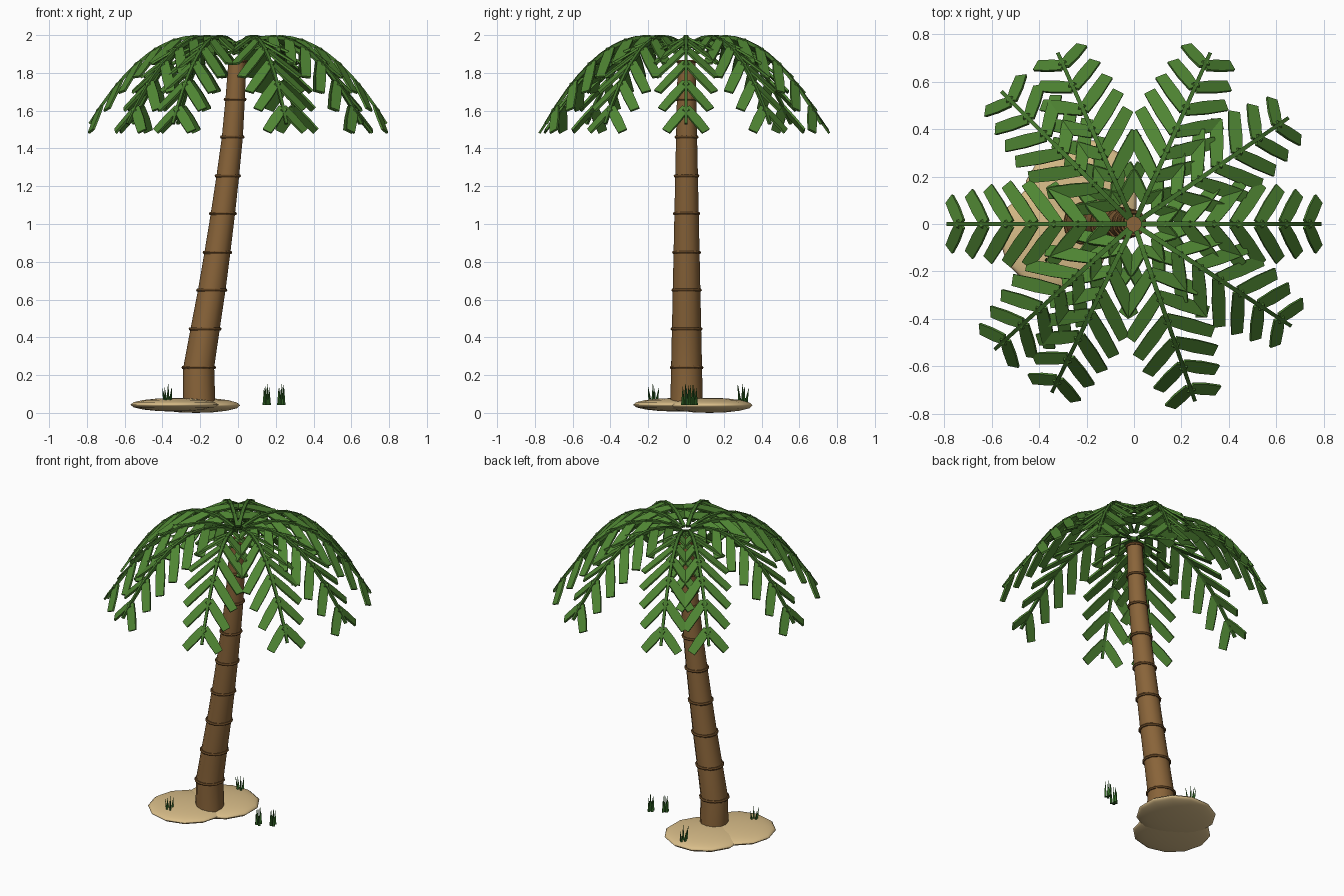
import bpy, bmesh, math, random
from mathutils import Vector as V

if "Cube" in bpy.data.objects:
    bpy.data.objects.remove(bpy.data.objects["Cube"])

random.seed(4)


def mat(name, r, g, b):
    m = bpy.data.materials.new(name)
    m.diffuse_color = [(c / 255) ** 2.2 for c in (r, g, b)] + [1]
    m.use_nodes = True
    m.node_tree.nodes["Principled BSDF"].inputs["Base Color"].default_value = m.diffuse_color
    return m


BARK = mat("bark brown", 136, 100, 60)
RING = mat("ring brown", 112, 80, 46)
LEAF = mat("leaf green", 80, 132, 54)
STEM = mat("stem green", 68, 114, 47)
SAND = mat("sand", 216, 188, 136)
GRASS = mat("grass green", 52, 102, 42)


def make(name, bm, *mats):
    bmesh.ops.recalc_face_normals(bm, faces=bm.faces)
    me = bpy.data.meshes.new(name)
    bm.to_mesh(me)
    bm.free()
    for m in mats:
        me.materials.append(m)
    ob = bpy.data.objects.new(name, me)
    bpy.context.collection.objects.link(ob)
    return ob


def loft(bm, rings, mi=0):
    """Skin a list of point loops and cap both ends."""
    rows = [[bm.verts.new(p) for p in ring] for ring in rings]
    n = len(rows[0])
    faces = [bm.faces.new((a[i], a[(i + 1) % n], b[(i + 1) % n], b[i]))
             for a, b in zip(rows, rows[1:]) for i in range(n)]
    faces += [bm.faces.new(rows[0]), bm.faces.new(rows[-1])]
    for f in faces:
        f.material_index = mi


def circle(c, r, n, x=V((1, 0, 0)), y=V((0, 1, 0)), turn=0):
    angles = [2 * math.pi * i / n + turn for i in range(n)]
    return [V(c) + r * (math.cos(a) * x + math.sin(a) * y) for a in angles]


# trunk: leaning and tapering
path = [(-.206, .04), (-.208, .24), (-.174, .445), (-.139, .65), (-.109, .85), (-.08, 1.055),
        (-.054, 1.255), (-.03, 1.46), (-.015, 1.66), (-.004, 1.86)]
radius = lambda z: .087 - .0215 * z
bm = bmesh.new()
loft(bm, [circle((x, .003, z), radius(z), 12) for x, z in path])
trunk = make("trunk", bm, BARK)
for f in trunk.data.polygons:
    f.use_smooth = abs(f.normal.z) < .5
trunk.data.set_sharp_from_angle(angle=math.radians(40))

# growth rings around the trunk
for k, (x, z) in enumerate(path[1:]):
    bpy.ops.mesh.primitive_torus_add(location=(x, .003, z), major_radius=radius(z) + .001,
                                     minor_radius=.009, major_segments=14, minor_segments=6)
    ob = bpy.context.object
    ob.name = f"trunk_ring_{k + 1}"
    ob.data.materials.append(RING)

# fronds: arched stem with paired, drooping flat leaflets
arch = lambda r: 1.99 - 1.44 * (r - .22) ** 2
PAIRS = 7
for k, deg in enumerate([0, 34.5, 66, 114, 135, 180, 222, 244, 289, 327]):
    a = math.radians(deg)
    out, side, up = V((math.cos(a), math.sin(a), 0)), V((-math.sin(a), math.cos(a), 0)), V((0, 0, 1))
    bm = bmesh.new()

    def frame(r):
        t = (out - up * 2.88 * (r - .22)).normalized()
        return out * r + up * arch(r), t, t.cross(side)

    stem = []
    for i in range(13):
        r = .035 + .75 * i / 12
        p, t, n = frame(r)
        stem.append(circle(p, .015 - .004 * i / 12, 4, side, n, math.pi / 4))
    loft(bm, stem, 1)
    for i in range(PAIRS):
        u = i / (PAIRS - 1)
        p, t, n = frame(.115 + .615 * u)
        length = .17 + .085 * math.sin(math.pi * u ** .8)
        for s in (-1, 1):
            d = (t * .55 + side * s * .69 - up * .36).normalized()
            w = (t - d * t.dot(d)).normalized()
            thick = d.cross(w)
            loft(bm, [[p + d * l + w * x * hw + thick * y * .006
                       for x, y in ((-1, -1), (1, -1), (1, 1), (-1, 1))]
                      for l, hw in ((0, .024), (length * .5, .029), (length, .025))])
    make(f"frond_{k + 1}", bm, LEAF, STEM)

# sand mounds: two overlapping flattened spheres
for name, loc, size, turn in (("sand_mound_front", (-.335, -.05, .043), (.235, .23, .036), 0),
                              ("sand_mound_back", (-.222, .125, .04), (.242, .235, .04), .26)):
    bpy.ops.mesh.primitive_uv_sphere_add(segments=12, ring_count=8, radius=1, location=loc,
                                         rotation=(0, 0, turn))
    ob = bpy.context.object
    ob.name = name
    ob.scale = size
    ob.data.materials.append(SAND)
    bpy.ops.object.shade_smooth()

# grass tufts: small pointed blades, splayed on the sand and upright beside it
for k, (x, y, lean) in enumerate([(-.37, -.175, 1), (-.19, .3, 1), (.155, -.003, .1), (.232, .037, .1)]):
    bm = bmesh.new()
    for i in range(5):
        a = 2 * math.pi * i / 5 + .3
        o = V((math.cos(a), math.sin(a), 0)) * (.016 if i else 0)
        h = .11 if i == 0 else random.uniform(.085, .108)
        base = V((x, y, .042)) + o
        loft(bm, [circle(base, .01, 4), circle(base + o * lean + V((0, 0, h)), .001, 4)])
    make(f"grass_tuft_{k + 1}", bm, GRASS)
